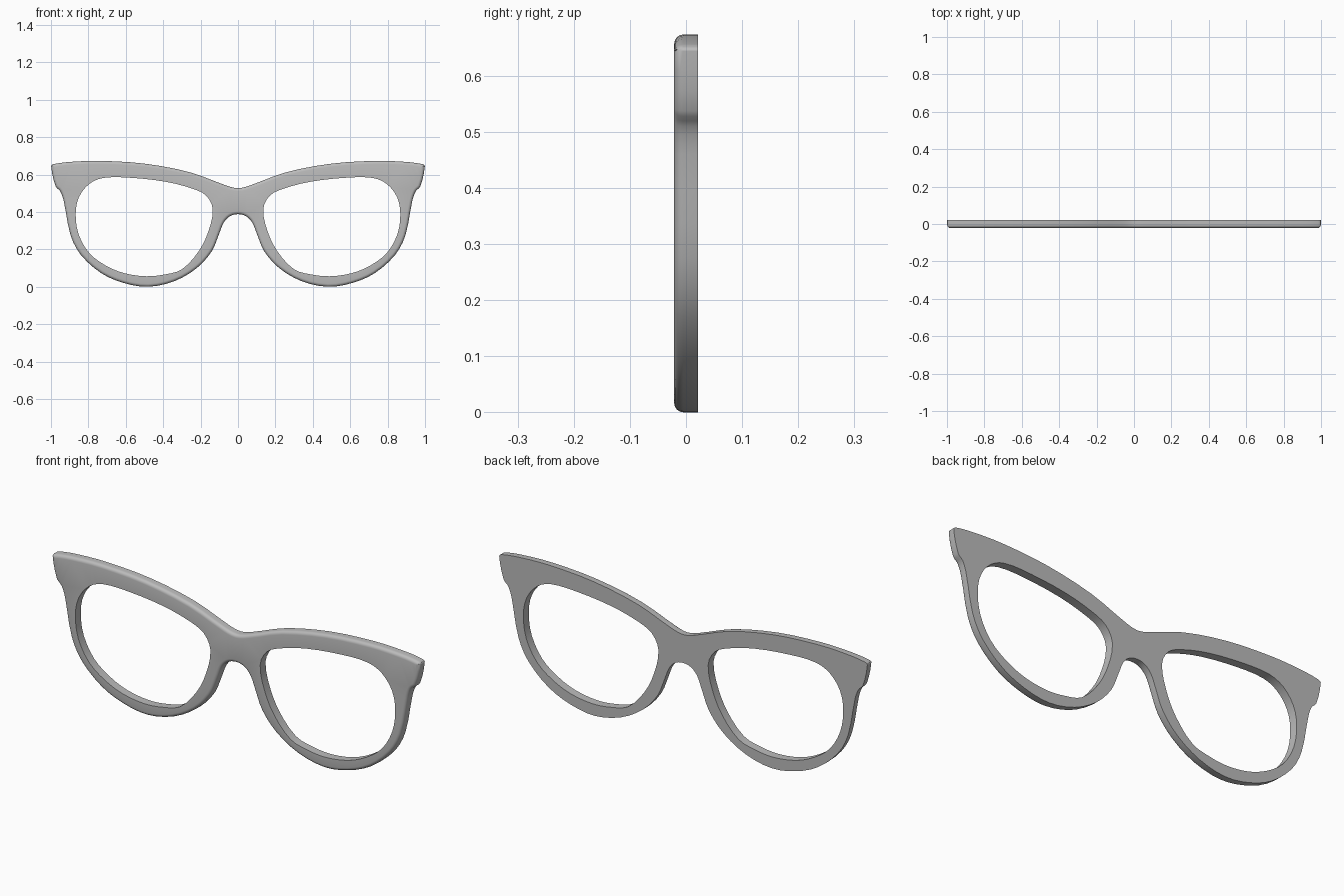
import bpy
import bmesh
import math
from mathutils import Vector
from mathutils.geometry import interpolate_bezier

if "Cube" in bpy.data.objects:
    bpy.data.objects.remove(bpy.data.objects["Cube"])

HALF_DEPTH = 0.021
ROUNDING = 0.016

# Half of the outer outline, from the top of the bridge round to its underside
half_outline = [
    (0, .527), (.06, .54), (.25, .61), (.49, .657), (.73, .673), (.89, .668),
    (.985, .656), (.999, .645), (.975, .537), (.95, .51), (.932, .46),
    (.895, .275), (.84, .17), (.73, .072), (.61, .02), (.48, 0), (.34, .03),
    (.22, .1), (.14, .19), (.1, .285), (.075, .345), (.042, .378), (0, .388),
]

# Lens opening on the +x side
lens_outline = [
    (.72, .582), (.58, .583), (.39, .562), (.245, .525), (.17, .487),
    (.135, .415), (.157, .3), (.21, .19), (.3, .093), (.39, .066), (.49, .056),
    (.61, .073), (.71, .115), (.795, .18), (.852, .28), (.868, .39),
    (.85, .48), (.795, .55),
]


def mirrored(points):
    return [(-x, z) for x, z in reversed(points)]


def smooth_loop(points, steps=3):
    """Closed rounded outline through the points."""
    knots = [Vector(p) for p in points]
    n = len(knots)
    tangents = [(knots[(i + 1) % n] - knots[i - 1]).normalized() for i in range(n)]
    loop = []
    for i in range(n):
        a, b = knots[i], knots[(i + 1) % n]
        reach = (b - a).length / 3
        curve = interpolate_bezier(a, a + tangents[i] * reach,
                                   b - tangents[(i + 1) % n] * reach, b, steps + 1)
        loop += [v.to_2d() for v in curve[:-1]]
    return loop


def inset_loop(loop, amount):
    """Move a clockwise outline inward."""
    n = len(loop)
    result = []
    for i, p in enumerate(loop):
        t = (loop[(i + 1) % n] - loop[i - 1]).normalized()
        result.append(p + Vector((t.y, -t.x)) * amount)
    return result


def add_ring(bm, loop, y):
    verts = [bm.verts.new((p.x, y, p.y)) for p in loop]
    edges = [bm.edges.new((verts[i - 1], verts[i])) for i in range(len(verts))]
    return verts, edges


def add_wall(bm, rings):
    """Join successive rings with quads."""
    for (a, _), (b, _) in zip(rings, rings[1:]):
        for i in range(len(a)):
            bm.faces.new((a[i - 1], a[i], b[i], b[i - 1]))


bm = bmesh.new()

# Outer rim: straight at the back, rounded over at the front
outline = smooth_loop(half_outline + mirrored(half_outline)[1:-1])
rim = [add_ring(bm, outline, HALF_DEPTH)]
for k in range(5):
    angle = math.pi / 2 * k / 4
    rim.append(add_ring(bm, inset_loop(outline, ROUNDING * (1 - math.cos(angle))),
                        -HALF_DEPTH + ROUNDING * (1 - math.sin(angle))))
add_wall(bm, rim)
back_edges, front_edges = list(rim[0][1]), list(rim[-1][1])

# Lens openings with square edges
for points in (lens_outline, mirrored(lens_outline)):
    loop = smooth_loop(points)
    opening = [add_ring(bm, loop, y) for y in (HALF_DEPTH, -HALF_DEPTH)]
    add_wall(bm, opening)
    back_edges += opening[0][1]
    front_edges += opening[1][1]

# Flat front and back faces
for edges in (back_edges, front_edges):
    bmesh.ops.triangle_fill(bm, edges=edges, use_beauty=True)
bmesh.ops.recalc_face_normals(bm, faces=bm.faces)

mesh = bpy.data.meshes.new("glasses_frame")
bm.to_mesh(mesh)
bm.free()
frame = bpy.data.objects.new("glasses_frame", mesh)
bpy.context.collection.objects.link(frame)

# Plain grey material
grey = bpy.data.materials.new("grey")
grey.use_nodes = True
grey.diffuse_color = (0.5, 0.5, 0.5, 1)
grey.node_tree.nodes["Principled BSDF"].inputs["Base Color"].default_value = (0.5, 0.5, 0.5, 1)
mesh.materials.append(grey)

bpy.context.view_layer.objects.active = frame
frame.select_set(True)
bpy.ops.object.shade_smooth_by_angle(angle=math.radians(28))
